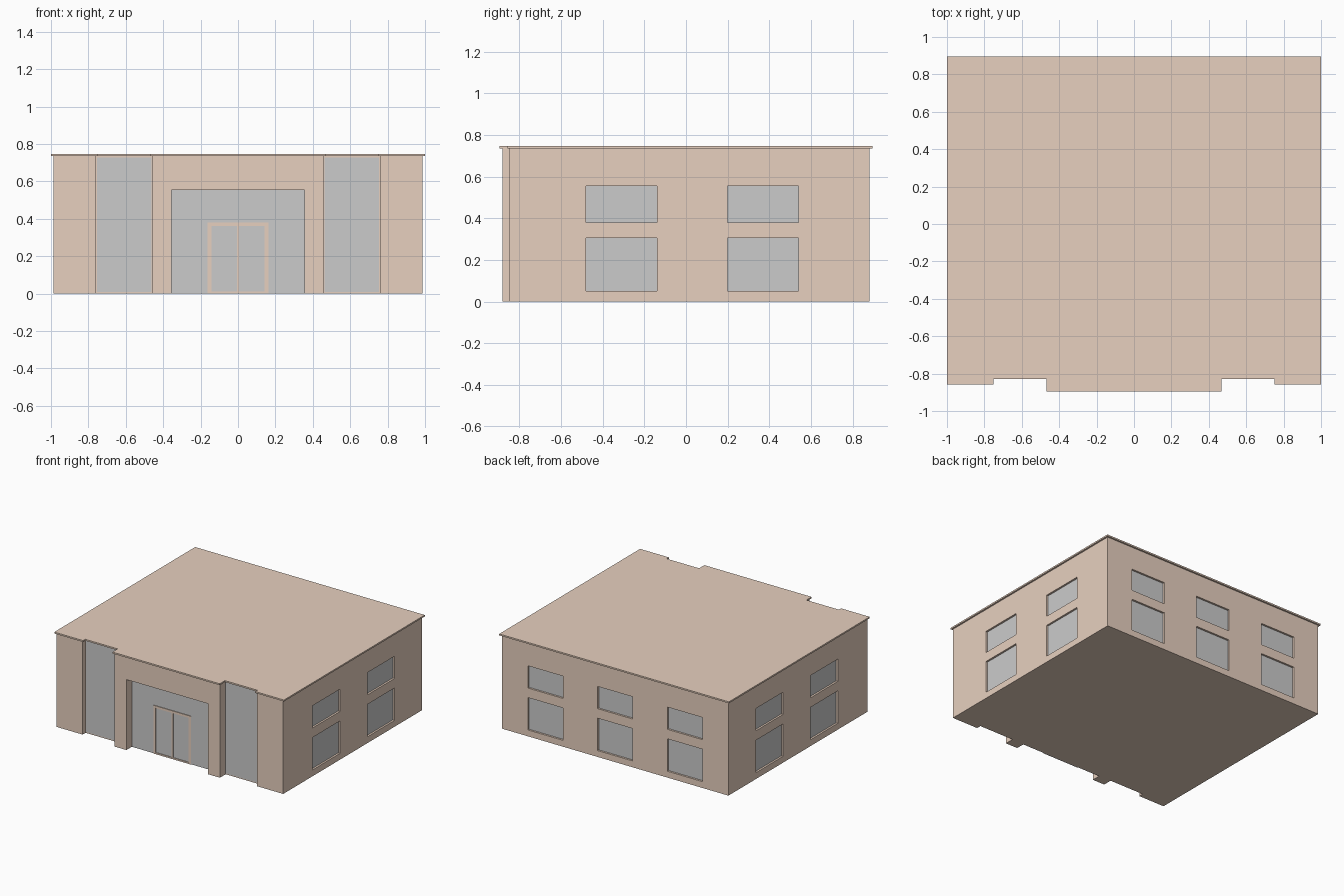
import bpy, bmesh

if "Cube" in bpy.data.objects:
    bpy.data.objects.remove(bpy.data.objects["Cube"])

wall_mat = bpy.data.materials.new("tan_wall")
wall_mat.diffuse_color = (0.8, 0.63, 0.52, 1)
wall_mat.use_nodes = True
wall_mat.node_tree.nodes["Principled BSDF"].inputs["Base Color"].default_value = wall_mat.diffuse_color


def make(name, bm, mat=None):
    bmesh.ops.recalc_face_normals(bm, faces=bm.faces[:])
    me = bpy.data.meshes.new(name)
    bm.to_mesh(me)
    bm.free()
    ob = bpy.data.objects.new(name, me)
    bpy.context.collection.objects.link(ob)
    if mat:
        me.materials.append(mat)
    return ob


def add_box(bm, x0, x1, y0, y1, z0, z1):
    vs = bmesh.ops.create_cube(bm, size=1)["verts"]
    for v in vs:
        v.co = ((x0 + x1) / 2 + v.co.x * (x1 - x0),
                (y0 + y1) / 2 + v.co.y * (y1 - y0),
                (z0 + z1) / 2 + v.co.z * (z1 - z0))


def boxes(name, specs, mat=None):
    bm = bmesh.new()
    for s in specs:
        add_box(bm, *s)
    return make(name, bm, mat)


def prism(name, half, z0, z1, mat):
    """Extrude an outline given by its right half, mirrored in x."""
    outline = half + [(-x, y) for x, y in reversed(half)]
    bm = bmesh.new()
    face = bm.faces.new([bm.verts.new((x, y, z0)) for x, y in outline])
    new = bmesh.ops.extrude_face_region(bm, geom=[face])["geom"]
    verts = [g for g in new if isinstance(g, bmesh.types.BMVert)]
    bmesh.ops.translate(bm, verts=verts, vec=(0, 0, z1 - z0))
    return make(name, bm, mat)


W, B = 0.987, 0.882          # side and back wall planes
GLASS = -0.81                # recessed front glazing plane
H = 0.735

# Main body with corner piers and projecting portal
body = prism("building_walls",
             [(0.46, -0.882), (0.46, GLASS), (0.76, GLASS), (0.76, -0.847),
              (W, -0.847), (W, B)], 0, H, wall_mat)

# Flat roof slab following the stepped front
prism("roof_slab",
      [(0.467, -0.895), (0.467, -0.83), (0.75, -0.83), (0.75, -0.857),
       (1, -0.857), (1, 0.895)], H, 0.747, wall_mat)

# Window openings: recess cuts and their glass panes
cuts, panes = [], []
for z0, z1 in [(0.05, 0.305), (0.38, 0.555)]:
    for x0, x1 in [(-0.76, -0.455), (-0.152, 0.152), (0.455, 0.76)]:
        cuts.append((x0, x1, B - 0.02, B + 0.05, z0, z1))
        panes.append((x0, x1, B - 0.02, B - 0.015, z0, z1))
    for y0, y1 in [(-0.48, -0.14), (0.2, 0.54)]:
        for s in (-1, 1):
            a, b, c = sorted([s * (W - 0.02), s * (W + 0.05)]), s * (W - 0.02), s * (W - 0.015)
            cuts.append((a[0], a[1], y0, y1, z0, z1))
            panes.append((min(b, c), max(b, c), y0, y1, z0, z1))

# Entrance recess in the portal
cuts.append((-0.355, 0.355, -1, GLASS, -0.1, 0.555))

cutter = boxes("opening_cutter", cuts)
cutter.hide_render = True
mod = body.modifiers.new("openings", "BOOLEAN")
mod.operation = "DIFFERENCE"
mod.solver = "EXACT"
mod.object = cutter
bpy.context.view_layer.objects.active = body
bpy.ops.object.modifier_apply(modifier=mod.name)
bpy.data.objects.remove(cutter)

boxes("window_panes", panes)

# Tall front glazing and entrance glazing
G = (GLASS - 0.004, GLASS)
boxes("tall_front_glass",
      [(-0.755, -0.462, *G, 0.01, 0.728), (0.462, 0.755, *G, 0.01, 0.728)])
boxes("entrance_glass", [(-0.355, 0.355, *G, 0, 0.555)])

# Double door frame with centre mullion and threshold
F = (GLASS - 0.009, GLASS - 0.004)
boxes("door_frame",
      [(-0.162, -0.143, *F, 0, 0.38), (0.143, 0.162, *F, 0, 0.38),
       (-0.143, 0.143, *F, 0.362, 0.38), (-0.143, 0.143, *F, 0, 0.012),
       (-0.006, 0.006, *F, 0.012, 0.362)], wall_mat)
